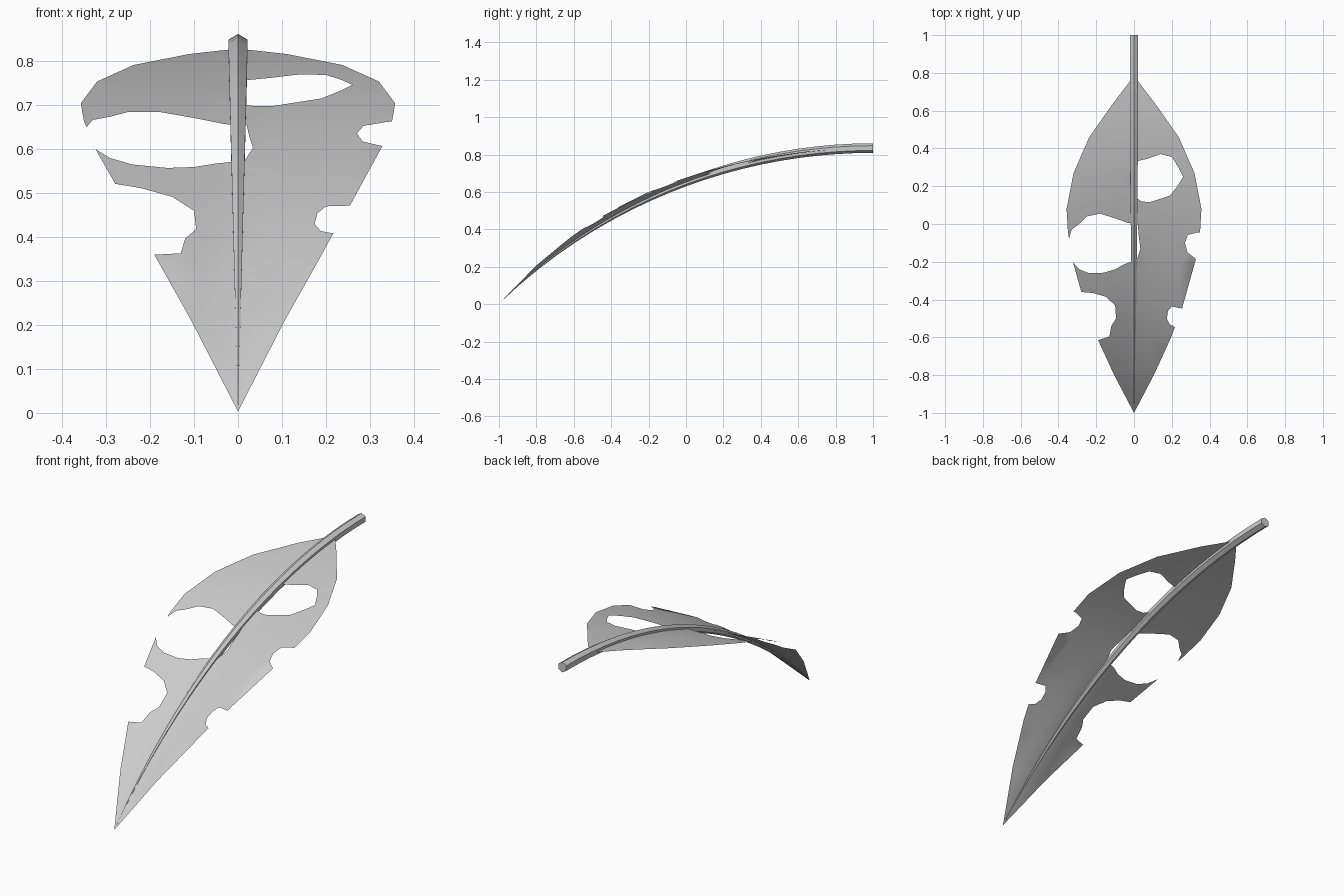
import bpy, bmesh, math
from mathutils import Vector
from mathutils.geometry import delaunay_2d_cdt

if "Cube" in bpy.data.objects:
    bpy.data.objects.remove(bpy.data.objects["Cube"])

R, TOP = 2.82, 0.835


def arc_z(y):
    """Height of the curved midrib (circular arc) at y."""
    return TOP - R + math.sqrt(R * R - (1 - y) ** 2)


def inside(p, poly):
    hit = False
    for i in range(len(poly)):
        (x1, y1), (x2, y2) = poly[i - 1], poly[i]
        if (y1 > p[1]) != (y2 > p[1]) and p[0] < x1 + (p[1] - y1) * (x2 - x1) / (y2 - y1):
            hit = not hit
    return hit


def add_mesh(name, verts, faces, smooth):
    me = bpy.data.meshes.new(name)
    me.from_pydata(verts, [], faces)
    bm = bmesh.new()
    bm.from_mesh(me)
    bmesh.ops.recalc_face_normals(bm, faces=bm.faces)
    bm.to_mesh(me)
    bm.free()
    for p in me.polygons:
        p.use_smooth = smooth
    ob = bpy.data.objects.new(name, me)
    bpy.context.collection.objects.link(ob)
    return ob


# stem: tapered hexagonal tube swept along the arc
N = 20
verts, faces = [], []
for i in range(N + 1):
    y = 1 - 1.99 * i / N
    z = arc_z(y)
    r = 0.0255 * max(z / TOP, 0.02)
    tilt = math.asin((1 - y) / R)
    for k in range(6):
        a = math.radians(90 + 60 * k)
        u = r * math.sin(a)
        verts.append((r * math.cos(a), y - u * math.sin(tilt), z + u * math.cos(tilt)))
for i in range(N):
    for k in range(6):
        a, b = i * 6 + k, i * 6 + (k + 1) % 6
        faces.append((a, b, b + 6, a + 6))
faces += [tuple(range(6)), tuple(range(N * 6, N * 6 + 6))]
add_mesh("stem", verts, faces, False)

# blade outline: half profile mirrored
half = [(0.018, 0.76), (0.11, 0.64), (0.237, 0.46), (0.32, 0.27), (0.357, 0.08),
        (0.35, -0.04), (0.328, -0.185), (0.255, -0.445), (0.19, -0.615), (0.105, -0.8)]
outline = half + [(0, -1)] + [(-x, y) for x, y in reversed(half)]

# eaten holes and edge bites
holes = [
    [(0.02, 0), (-0.03, 0.005), (-0.1, 0.03), (-0.18, 0.055), (-0.25, 0.04), (-0.29, 0),
     (-0.33, -0.03), (-0.347, -0.09), (-0.4, -0.1), (-0.4, -0.14), (-0.336, -0.14),
     (-0.325, -0.2), (-0.29, -0.24), (-0.24, -0.26), (-0.16, -0.258), (-0.1, -0.24),
     (-0.05, -0.212), (0.015, -0.19), (0.034, -0.13), (0.026, -0.07)],
    [(0.005, 0.33), (0.07, 0.345), (0.14, 0.37), (0.2, 0.355), (0.235, 0.3), (0.26, 0.25),
     (0.23, 0.2), (0.19, 0.15), (0.13, 0.13), (0.08, 0.115), (0.04, 0.12), (0.005, 0.14)],
    [(0.5, -0.04), (0.335, -0.045), (0.285, -0.058), (0.27, -0.1), (0.283, -0.15),
     (0.328, -0.185), (0.5, -0.185)],
    [(0.4, -0.445), (0.25, -0.447), (0.2, -0.437), (0.18, -0.46), (0.174, -0.5),
     (0.188, -0.53), (0.214, -0.545), (0.4, -0.545)],
    [(-0.4, -0.36), (-0.28, -0.36), (-0.22, -0.365), (-0.15, -0.385), (-0.1, -0.43),
     (-0.095, -0.5), (-0.12, -0.54), (-0.13, -0.595), (-0.19, -0.615), (-0.4, -0.615)],
]

# blade: triangulate outline, holes and inner grid points, then drop the cut-away faces
pts, edges = [], []
for loop in [outline] + holes:
    s, n = len(pts), len(loop)
    pts += [Vector(p) for p in loop]
    edges += [(s + i, s + (i + 1) % n) for i in range(n)]
for j in range(35):
    for i in range(-4, 5):
        p = (i * 0.08, -0.96 + j * 0.05)
        if inside(p, outline):
            pts.append(Vector(p))
flat, _, tris = delaunay_2d_cdt(pts, edges, [], 0, 1e-5)[:3]
keep = []
for t in tris:
    c = sum((flat[i] for i in t), Vector((0, 0))) / len(t)
    if inside(c, outline) and not any(inside(c, h) for h in holes):
        keep.append(tuple(t))


def lift(p):
    """Bend the flat blade along the arc, edges slightly raised."""
    k = 0.03 + 0.12 * max(0.5 - p.y, 0) ** 1.5
    return (p.x, p.y, arc_z(max(p.y, -1)) + k * abs(p.x))


used = sorted({i for t in keep for i in t})
remap = {v: i for i, v in enumerate(used)}
add_mesh("leaf_blade", [lift(flat[i]) for i in used],
         [tuple(remap[i] for i in t) for t in keep], True)
